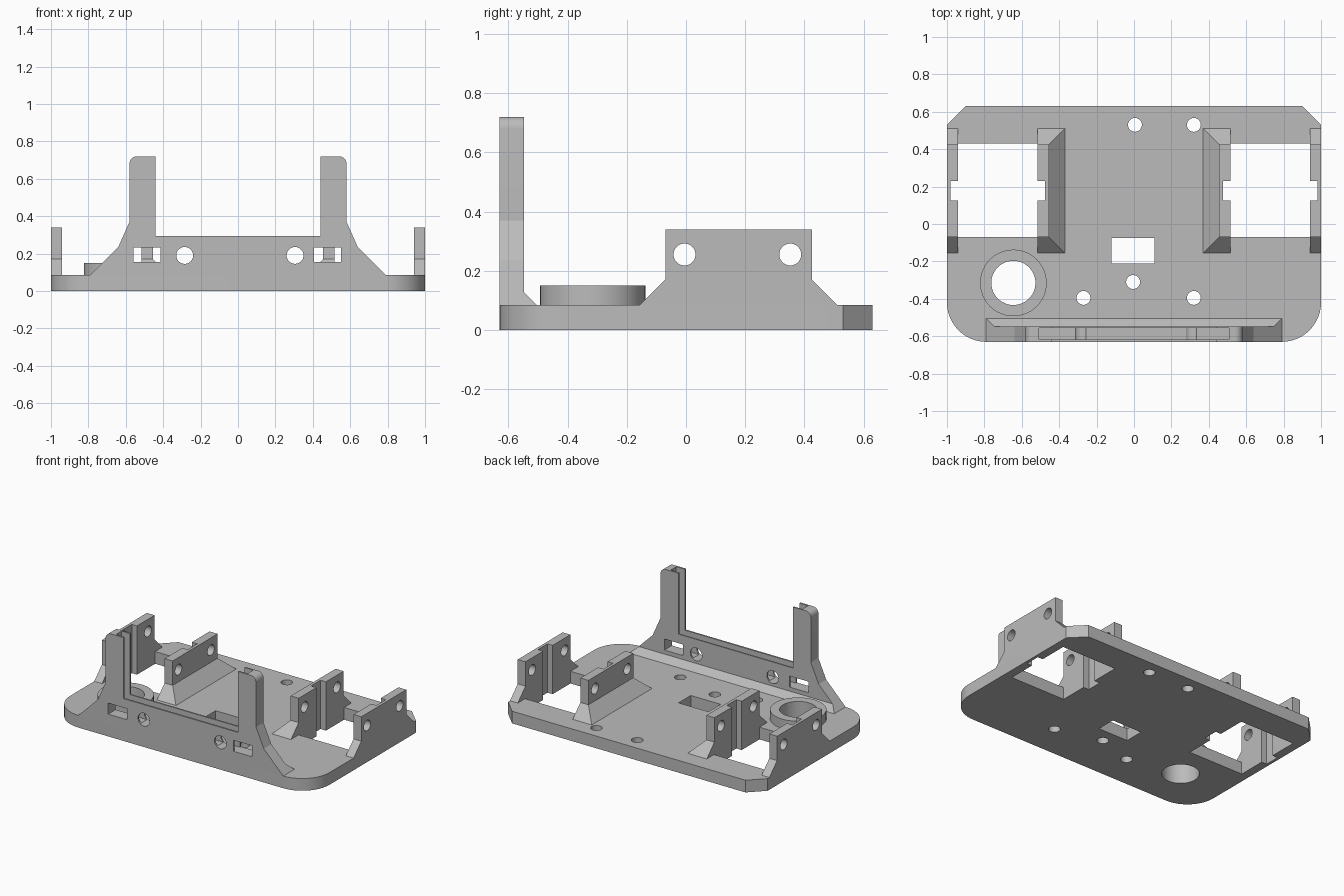
import bpy, bmesh, math
from mathutils import Matrix, Vector

if "Cube" in bpy.data.objects:
    bpy.data.objects.remove(bpy.data.objects["Cube"], do_unlink=True)

grey = bpy.data.materials.new("plain grey")
grey.use_nodes = True
colour = (0.5, 0.5, 0.5, 1)
grey.diffuse_color = colour
grey.node_tree.nodes["Principled BSDF"].inputs["Base Color"].default_value = colour

PLATE = 0.085   # plate thickness
FRONT = -0.63   # front face


def make(name, bm):
    bmesh.ops.recalc_face_normals(bm, faces=bm.faces)
    mesh = bpy.data.meshes.new(name)
    bm.to_mesh(mesh)
    bm.free()
    mesh.materials.append(grey)
    obj = bpy.data.objects.new(name, mesh)
    bpy.context.scene.collection.objects.link(obj)
    return obj


def loft(name, rings):
    """Skin a list of equally long point rings and cap both ends."""
    bm = bmesh.new()
    rows = [[bm.verts.new(p) for p in ring] for ring in rings]
    n = len(rows[0])
    for a, b in zip(rows, rows[1:]):
        for i in range(n):
            j = (i + 1) % n
            bm.faces.new((a[i], a[j], b[j], b[i]))
    bm.faces.new(rows[0])
    bm.faces.new(rows[-1])
    return make(name, bm)


def rect(x0, x1, y0, y1, z):
    return [(x0, y0, z), (x1, y0, z), (x1, y1, z), (x0, y1, z)]


def box(name, x0, x1, y0, y1, z0, z1):
    return loft(name, [rect(x0, x1, y0, y1, z0), rect(x0, x1, y0, y1, z1)])


def rod(name, centre, radius, length, axis="Z"):
    turn = {"X": Matrix.Rotation(math.pi / 2, 4, "Y"),
            "Y": Matrix.Rotation(math.pi / 2, 4, "X"), "Z": Matrix()}[axis]
    bm = bmesh.new()
    bmesh.ops.create_cone(bm, cap_ends=True, segments=48, radius1=radius, radius2=radius,
                          depth=length, matrix=Matrix.Translation(Vector(centre)) @ turn)
    return make(name, bm)


def arc(cx, cy, r, start, end, steps=12):
    angles = [math.radians(start + (end - start) * i / steps) for i in range(steps + 1)]
    return [(cx + r * math.cos(a), cy + r * math.sin(a)) for a in angles]


def cut(obj, cutters):
    """Subtract every cutter in turn, then drop the cutters."""
    for cutter in cutters:
        cutter.hide_render = True
        mod = obj.modifiers.new("cut", "BOOLEAN")
        mod.operation, mod.solver, mod.object = "DIFFERENCE", "EXACT", cutter
        graph = bpy.context.evaluated_depsgraph_get()
        mesh = bpy.data.meshes.new_from_object(obj.evaluated_get(graph))
        obj.modifiers.clear()
        obj.data = mesh
        bpy.data.objects.remove(cutter, do_unlink=True)


def groove(s):
    return box("cutter", s * 0.475, s * 0.98, 0.125, 0.23, -0.1, 0.5)


parts = []

# Base plate: rounded front corners, chamfered back corners
half = arc(0.79, -0.42, 0.21, -90, 0) + [(1, 0.53), (0.9, 0.63)]
outline = half + [(-x, y) for x, y in reversed(half)]
plate = loft("base_plate", [[(x, y, z) for x, y in outline] for z in (0, PLATE)])
cutters = [rod("cutter", (x, y, 0), 0.037, 0.5) for x, y in
           [(0.005, 0.53), (0.32, 0.53), (-0.005, -0.31), (-0.27, -0.395), (0.32, -0.395)]]
cutters.append(box("cutter", -0.12, 0.11, -0.21, -0.075, -0.1, 0.3))
cutters.append(rod("cutter", (-0.645, -0.315, 0), 0.118, 0.6))
for s in (-1, 1):
    cutters += [box("cutter", s * 0.517, s * 0.94, -0.07, 0.43, -0.1, 0.3), groove(s)]
cut(plate, cutters)
parts.append(plate)

# Raised ring around the large hole
ring = rod("ring_collar", (-0.645, -0.315, 0.1175), 0.178, 0.065)
cut(ring, [rod("cutter", (-0.645, -0.315, 0), 0.118, 0.6)])
parts.append(ring)

# Bracket walls beside the two windows, flared at the foot
for s, side in ((-1, "right"), (1, "left")):
    for kind, foot, x0, x1 in (("outer", 0.94, 0.94, 1), ("inner", 0.37, 0.455, 0.517)):
        wall = loft(f"{side}_{kind}_bracket", [
            rect(s * foot, s * x1, -0.155, 0.51, PLATE),
            rect(s * x0, s * x1, -0.07, 0.425, 0.17),
            rect(s * x0, s * x1, -0.07, 0.425, 0.34)])
        cut(wall, [groove(s)] + [rod("cutter", (s * 0.7, y, 0.255), 0.037, 0.9, "X")
                                 for y in (-0.005, 0.352)])
        parts.append(wall)

# Front wall with two upright posts
side = [(0.79, PLATE), (0.64, 0.235), (0.58, 0.37)] + arc(0.54, 0.68, 0.04, 0, 90, 8)
side += [(0.442, 0.72), (0.442, 0.295)]
profile = side + [(-x, z) for x, z in reversed(side)]
front = loft("front_wall", [[(x, y, z) for x, z in profile] for y in (FRONT, -0.547)])
cutters = [box("cutter", -0.508, 0.508, -0.618, -0.557, 0.155, 0.9)]
cutters += [box("cutter", x, x + 0.145, -0.8, -0.4, 0.155, 0.232) for x in (-0.56, 0.405)]
cutters += [rod("cutter", (x, -0.6, 0.19), 0.045, 0.5, "Y") for x in (-0.285, 0.305)]
cut(front, cutters)
parts.append(front)

# Sloped fillet behind the front wall
parts.append(loft("front_wall_fillet", [rect(-0.79, 0.79, -0.6, -0.505, PLATE),
                                        rect(-0.748, 0.748, -0.6, -0.547, 0.127)]))

# Smooth curved faces, keep edges sharp
bpy.ops.object.select_all(action="DESELECT")
for obj in parts:
    obj.select_set(True)
bpy.context.view_layer.objects.active = plate
bpy.ops.object.shade_smooth_by_angle(angle=math.radians(20))
